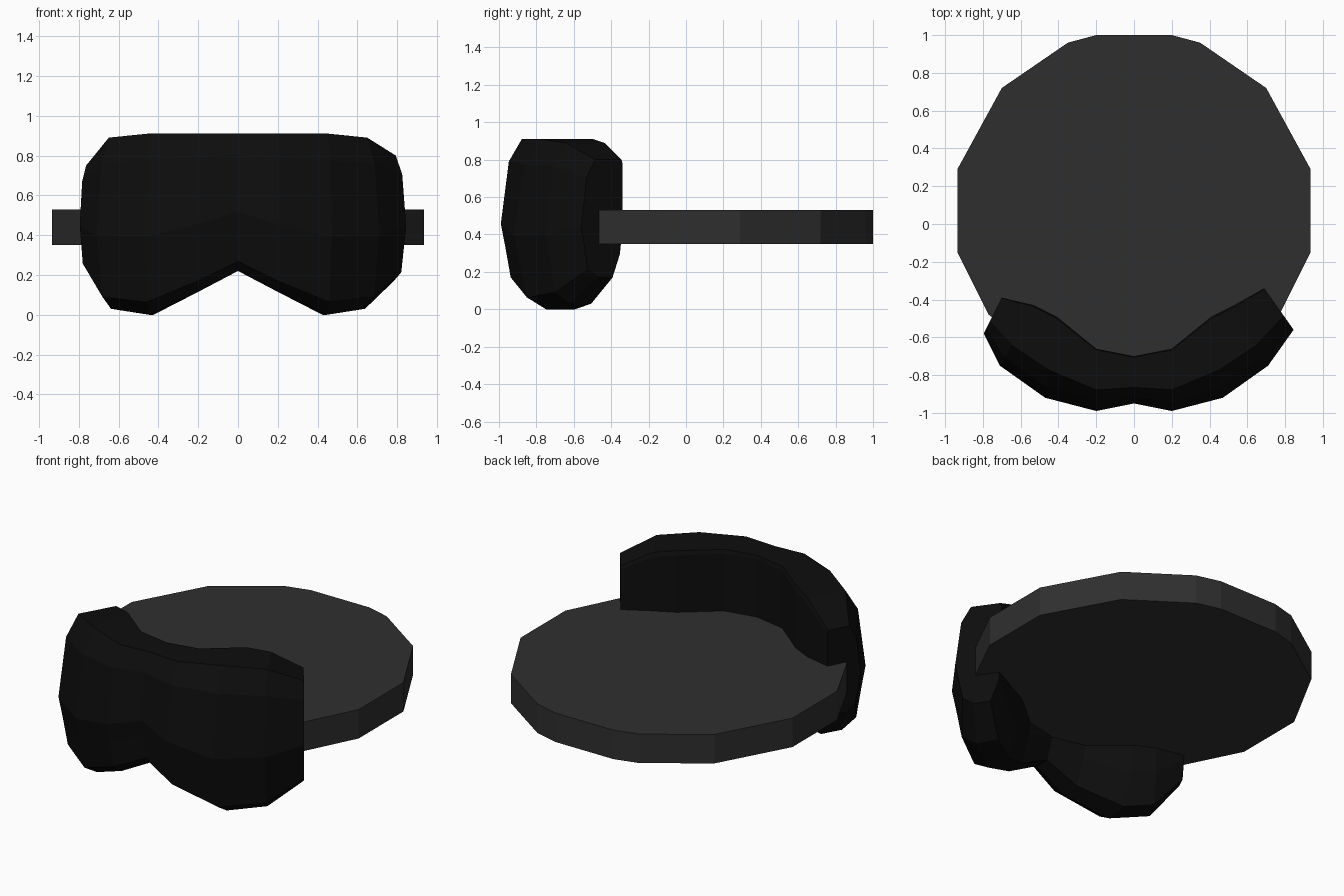
import bpy, bmesh

if "Cube" in bpy.data.objects:
    bpy.data.objects.remove(bpy.data.objects["Cube"])


def material(name, v):
    m = bpy.data.materials.new(name)
    m.diffuse_color = (v, v, v, 1)
    m.use_nodes = True
    m.node_tree.nodes["Principled BSDF"].inputs["Base Color"].default_value = m.diffuse_color
    return m


def loft(name, rings, mat):
    """Skin a list of closed vertex rings and cap both ends, flat shaded."""
    bm = bmesh.new()
    loops = [[bm.verts.new(p) for p in ring] for ring in rings]
    n = len(rings[0])
    for a, b in zip(loops, loops[1:]):
        for i in range(n):
            j = (i + 1) % n
            bm.faces.new((a[i], a[j], b[j], b[i]))
    bm.faces.new(loops[0])
    bm.faces.new(loops[-1])
    bmesh.ops.recalc_face_normals(bm, faces=bm.faces)
    me = bpy.data.meshes.new(name)
    bm.to_mesh(me)
    bm.free()
    me.materials.append(mat)
    ob = bpy.data.objects.new(name, me)
    bpy.context.collection.objects.link(ob)
    return ob


strap_grey = material("strap dark grey", 0.028)
goggle_black = material("goggle black", 0.004)

# Strap: flat closed disc, half outline mirrored in x
half = [(0.20, 1.0), (0.35, 0.96), (0.70, 0.72), (0.935, 0.29),
        (0.935, -0.15), (0.77, -0.48), (0.48, -0.70), (0.2, -0.80)]
outline = half + [(-x, y) for x, y in reversed(half)]
loft("strap", [[(x, y, z) for x, y in outline] for z in (0.35, 0.53)], strap_grey)

# Goggle frame: section (depth from inner to outer side, height fraction)
section = [(0.0, 0.97), (0.02, 1.0), (0.66, 1.0), (0.87, 0.85), (1.0, 0.43),
           (0.93, 0.28), (0.84, 0.07), (0.60, 0.0), (0.24, 0.0), (0.06, 0.2),
           (0.0, 0.42)]
# Stations: inner x, y, outer x, y, bottom z, top z
side = [(0.20, -0.66, 0.20, -0.99, 0.115, 0.91),
        (0.41, -0.49, 0.47, -0.92, 0.0, 0.91),
        (0.53, -0.43, 0.71, -0.75, 0.03, 0.89),
        (0.69, -0.35, 0.82, -0.57, 0.18, 0.79)]
left = [(-a, b, -c, d, e, f) for a, b, c, d, e, f in reversed(side)]
left[0] = (-0.70, -0.39, -0.795, -0.58, 0.22, 0.75)
side[-1] = (0.69, -0.34, 0.845, -0.56, 0.17, 0.80)
stations = left + [(0, -0.70, 0, -0.95, 0.22, 0.91)] + side
loft("goggle_frame",
     [[(a + (c - a) * t, b + (d - b) * t, lo + (hi - lo) * h) for t, h in section]
      for a, b, c, d, lo, hi in stations], goggle_black)
